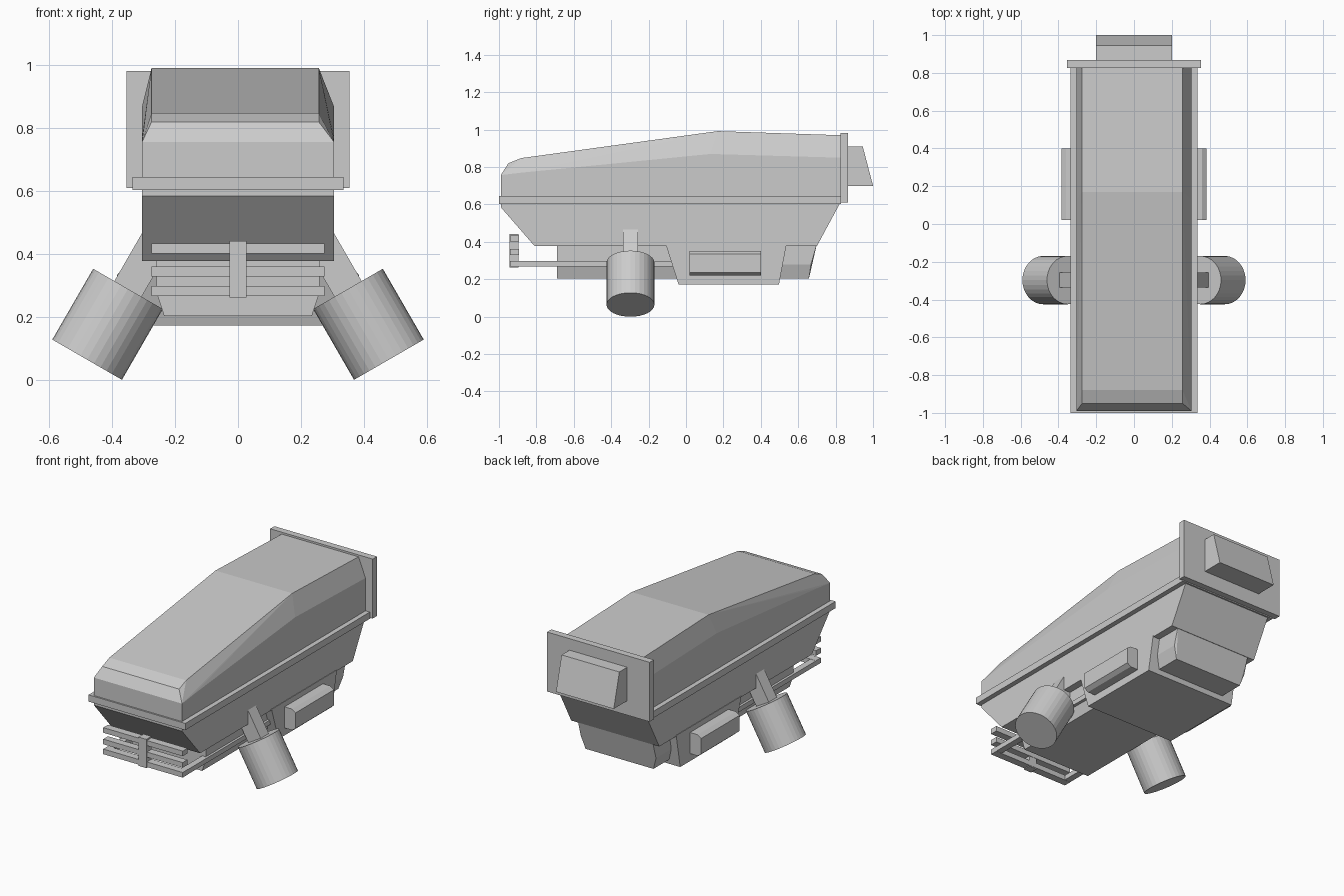
import bpy, bmesh, math
from mathutils import Vector

if "Cube" in bpy.data.objects:
    bpy.data.objects.remove(bpy.data.objects["Cube"])


def solid(name, points):
    """Convex flat-faced solid wrapped around a few corner points."""
    bm = bmesh.new()
    for p in points:
        bm.verts.new(p)
    res = bmesh.ops.convex_hull(bm, input=bm.verts)
    loose = [v for v in bm.verts if not v.link_faces]
    bmesh.ops.delete(bm, geom=loose, context='VERTS')
    bmesh.ops.dissolve_limit(bm, angle_limit=0.01, verts=bm.verts, edges=bm.edges)
    bmesh.ops.recalc_face_normals(bm, faces=bm.faces)
    me = bpy.data.meshes.new(name)
    bm.to_mesh(me)
    bm.free()
    ob = bpy.data.objects.new(name, me)
    bpy.context.collection.objects.link(ob)
    return ob


def prism(name, profile, x0, x1):
    """Side profile (y, z) extruded across x."""
    return solid(name, [(x, y, z) for x in (x0, x1) for y, z in profile])


def box(name, x0, x1, y0, y1, z0, z1):
    return prism(name, [(y0, z0), (y1, z0), (y1, z1), (y0, z1)], x0, x1)


# Upper hood: side outline plus a narrower roof line, chamfered between
side = [(-0.99, 0.64), (-0.99, 0.757), (-0.88, 0.77), (0.13, 0.87), (0.83, 0.85), (0.83, 0.64)]
roof = [(-0.95, 0.82), (-0.88, 0.848), (0.17, 0.992), (0.83, 0.97)]
solid("upper_hood",
      [(x, y, z) for x in (-0.305, 0.305) for y, z in side] +
      [(x, y, z) for x in (-0.275, 0.257) for y, z in roof])

# Rim and lower hull
box("rim", -0.335, 0.335, -1.0, 0.83, 0.603, 0.645)
prism("lower_hull", [(-0.99, 0.61), (-0.99, 0.585), (-0.81, 0.378), (0.70, 0.378), (0.82, 0.60), (0.82, 0.61)],
      -0.305, 0.305)

# Back plate with sloped box
box("back_plate", -0.355, 0.355, 0.825, 0.867, 0.61, 0.982)
prism("back_box", [(0.86, 0.70), (1.0, 0.70), (0.945, 0.91), (0.86, 0.91)], -0.2, 0.2)

# Belly with chamfered lower edges, and the wider middle housing
solid("belly",
      [(s * 0.26, y, z) for s in (-1, 1) for y, z in ((-0.69, 0.39), (-0.69, 0.28), (0.70, 0.39), (0.668, 0.28))] +
      [(s * 0.235, y, z) for s in (-1, 1) for y, z in ((-0.69, 0.203), (0.657, 0.203), (0.657, 0.24))])
prism("middle_housing", [(-0.108, 0.385), (-0.04, 0.173), (0.497, 0.173), (0.537, 0.385)], -0.308, 0.308)

# Front grille: bars and centre post
for i, z in enumerate((0.283, 0.345, 0.417)):
    box(f"grille_bar_{i + 1}", -0.275, 0.275, -0.94, -0.893, z - 0.016, z + 0.016)
box("grille_post", -0.027, 0.027, -0.945, -0.895, 0.262, 0.442)

# Paired parts: rails, vents, arms and tilted cylinders
for s, tag in ((-1, "left"), (1, "right")):
    box(f"grille_rail_{tag}", s * 0.235, s * 0.275, -0.9, -0.06, 0.268, 0.298)

    vent = [(0.30, 0.22), (0.36, 0.22), (0.385, 0.237), (0.385, 0.335), (0.36, 0.352), (0.30, 0.352)]
    solid(f"side_vent_{tag}", [(s * x, y, z) for y in (0.02, 0.40) for x, z in vent])

    axis = Vector((s * 0.5, 0, -math.sqrt(3) / 2))
    across = Vector((s * math.sqrt(3) / 2, 0, 0.5))
    top = Vector((s * 0.35, -0.297, 0.289))
    solid(f"thruster_arm_{tag}",
          [top + axis * a + across * b + Vector((0, c, 0))
           for a in (-0.23, 0.02) for b in (-0.05, 0.05) for c in (-0.04, 0.04)])
    bpy.ops.mesh.primitive_cylinder_add(vertices=32, radius=0.128, depth=0.26,
                                        location=top + axis * 0.13,
                                        rotation=(0, -s * math.radians(30), 0))
    bpy.context.object.name = f"thruster_{tag}"
